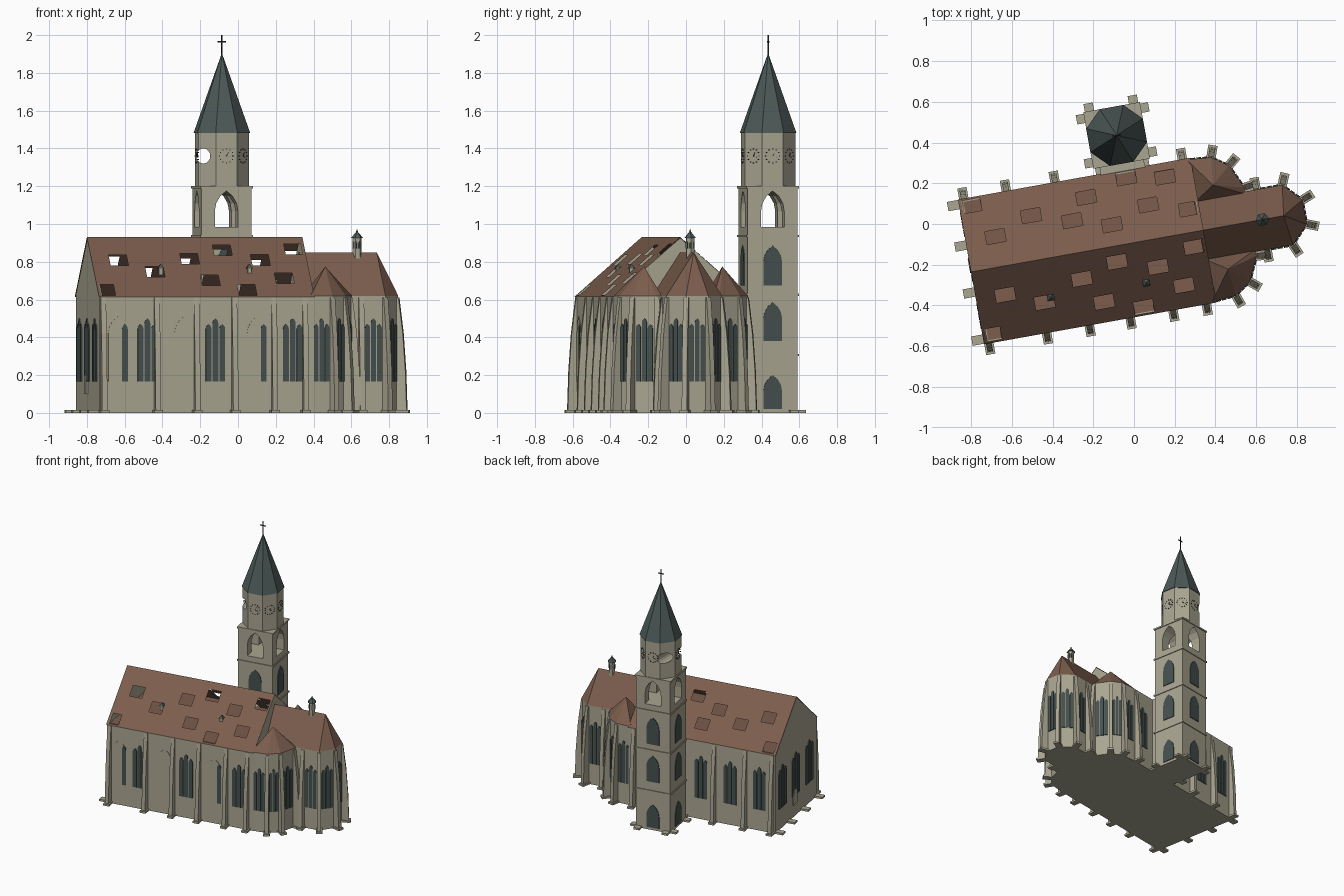
import bpy, bmesh
from math import radians, pi, sin, cos, atan2, hypot
from mathutils import Matrix, Vector

if "Cube" in bpy.data.objects:
    bpy.data.objects.remove(bpy.data.objects["Cube"])

TURN = Matrix.Rotation(radians(10.2), 4, 'Z')   # the building stands at an angle
EAVE, RIDGE, AXIS, HALF = 0.62, 0.93, -0.09, 0.355
WEST, EAST = -0.825, 0.33
TOWER = Vector((-0.007, 0.443))
S, E, N, W = -pi / 2, 0, pi / 2, pi


def material(name, rgb):
    m = bpy.data.materials.new(name)
    m.use_nodes = True
    m.diffuse_color = (*rgb, 1)
    m.node_tree.nodes["Principled BSDF"].inputs["Base Color"].default_value = (*rgb, 1)
    return m


STONE = material("beige stone", (0.40, 0.38, 0.285))
TILE = material("brown roof tile", (0.20, 0.11, 0.075))
SLATE = material("slate green", (0.072, 0.1, 0.095))
GLASS = material("dark window glass", (0.06, 0.082, 0.078))
IRON = material("black iron", (0.02, 0.022, 0.02))


def finish(name, bm, mat, recalc=True):
    if recalc:
        bmesh.ops.recalc_face_normals(bm, faces=bm.faces)
    bm.transform(TURN)
    me = bpy.data.meshes.new(name)
    bm.to_mesh(me)
    bm.free()
    me.materials.append(mat)
    ob = bpy.data.objects.new(name, me)
    bpy.context.collection.objects.link(ob)
    return ob


def extrude(bm, low, high):
    """Closed solid between two matching outlines."""
    a = [bm.verts.new(p) for p in low]
    b = [bm.verts.new(p) for p in high]
    bm.faces.new(a[::-1])
    bm.faces.new(b)
    for i in range(len(a)):
        j = (i + 1) % len(a)
        bm.faces.new((a[i], a[j], b[j], b[i]))


def prism(bm, pts, z0, z1):
    extrude(bm, [(x, y, z0) for x, y in pts], [(x, y, z1) for x, y in pts])


def box(bm, u0, u1, v0, v1, z0, z1):
    prism(bm, [(u0, v0), (u1, v0), (u1, v1), (u0, v1)], z0, z1)


def plate(bm, pts, at, ang, d0, d1):
    """Upright outline of (sideways, height) points, facing the angle."""
    n, t = Vector((cos(ang), sin(ang))), Vector((-sin(ang), cos(ang)))
    place = lambda d: [(*(Vector(at) + t * s + n * d), z) for s, z in pts]
    extrude(bm, place(d0), place(d1))


def arch(w, z0, z1, shift=0):
    """Pointed arch outline."""
    spring = z1 - 0.866 * w
    steps = [radians(a) for a in (0, 20, 40)]
    right = [(-w / 2 + w * cos(a), spring + w * sin(a)) for a in steps]
    left = [(-s, z) for s, z in right[::-1]]
    pts = [(-w / 2, z0), (w / 2, z0)] + right + [(0, z1)] + left
    return [(s + shift, z) for s, z in pts]


def cone(bm, at, r0, r1, z0, z1, n=8):
    m = Matrix.Translation((*at, (z0 + z1) / 2)) @ Matrix.Rotation(pi / n, 4, 'Z')
    bmesh.ops.create_cone(bm, cap_ends=True, segments=n, radius1=r0, radius2=r1,
                          depth=z1 - z0, matrix=m)


def cut(ob, bm):
    """Cut a solid out of an object."""
    tool = finish("cutter", bm, STONE)
    tool.hide_render = True
    mod = ob.modifiers.new("cut", 'BOOLEAN')
    mod.object, mod.solver = tool, 'EXACT'
    bpy.context.view_layer.objects.active = ob
    bpy.ops.object.modifier_apply(modifier=mod.name)
    bpy.data.objects.remove(tool)


panes, blinds, butts, pads = (bmesh.new() for _ in range(4))


def window(at, ang, w=0.1, lancets=(-1, 0, 1)):
    if len(lancets) < 3:
        plate(blinds, arch(w, 0.165, 0.51), at, ang, -0.002, 0.003)
    for k in lancets:
        plate(panes, arch(w * 0.29, 0.165, 0.5 - 0.03 * abs(k), k * w * 0.35), at, ang, -0.002, 0.006)


def pad(at, ang):
    plate(pads, [(-.023, 0), (.023, 0), (.023, .015), (-.023, .015)], at, ang, -0.02, 0.06)


def buttress(at, ang):
    pad(at, ang)
    n, t = Vector((cos(ang), sin(ang))), Vector((-sin(ang), cos(ang)))
    prof = [(-.02, 0), (.048, 0), (.041, .22), (.027, .42), (.004, .61), (-.02, .61)]
    side = lambda s: [(*(Vector(at) + n * d + t * s), z) for d, z in prof]
    extrude(butts, side(-0.014), side(0.014))


# Nave walls, gables and attic floor
south, north = AXIS - HALF, AXIS + HALF
bm = bmesh.new()
box(bm, WEST, EAST, south, north, 0, EAVE)
finish("nave_walls", bm, STONE)
bm = bmesh.new()
gable = [(south, EAVE), (north, EAVE), (AXIS, RIDGE - 0.004)]
for u in (WEST, EAST - 0.015):
    extrude(bm, [(u, v, z) for v, z in gable], [(u + 0.015, v, z) for v, z in gable])
finish("nave_gables", bm, STONE)
bm = bmesh.new()
box(bm, WEST + 0.02, EAST - 0.02, south + 0.01, north - 0.01, EAVE, EAVE + 0.004)
finish("attic_floor", bm, TILE)

# Nave roof slopes with open skylights, given as (along, distance from ridge)
HOLES = {
    -1: [(.27, .073), (-.115, .078), (.079, .138), (-.3, .13), (-.684, .14), (-.5, .21),
         (-.212, .26), (.188, .25), (-.786, .32), (-.025, .32)],
    1: [(-.77, .32), (-.68, .15), (-.49, .22), (-.296, .16), (-.208, .26), (.002, .32),
        (.19, .29), (.085, .17), (-.107, .105), (.279, .115)]}
for side, holes in HOLES.items():
    bm = bmesh.new()
    rects = [(max(u - .048, WEST + .01), min(u + .048, EAST - .01), d - .032, d + .032) for u, d in holes]
    us = sorted({WEST - 0.004, EAST, *[r[0] for r in rects], *[r[1] for r in rects]})
    ds = sorted({0, HALF + 0.006, *[r[2] for r in rects], *[r[3] for r in rects]})
    for a, b in zip(us, us[1:]):
        for c, d in zip(ds, ds[1:]):
            mu, md = (a + b) / 2, (c + d) / 2
            if any(r[0] < mu < r[1] and r[2] < md < r[3] for r in rects):
                continue
            f = bm.faces.new([bm.verts.new((u, AXIS + side * e, RIDGE - (RIDGE - EAVE) * e / HALF))
                              for u, e in ((a, c), (a, d), (b, d), (b, c))])
            f.normal_update()
            if f.normal.z < 0:
                f.normal_flip()
    bmesh.ops.remove_doubles(bm, verts=bm.verts, dist=1e-5)
    finish("south_roof" if side < 0 else "north_roof", bm, TILE, False)

# Nave windows and buttresses
for u, lan in ((-.726, (1,)), (-.568, (-1, 0, 1)), (-.37, ()), (-.202, (-1, 0, 1)),
               (.021, (1,)), (.214, (-1, 0, 1))):
    window((u, south), S, 0.105, lan)
for u in (-.805, -.517, -.304, -.1, .113, .28):
    buttress((u, south), S)
for u in (-.70, -.47, -.24, .22):
    window((u, north), N)
for u in (-.8, -.588, -.345, .29):
    buttress((u, north), N)
for v in (.145, -.08, -.31):
    window((WEST, v), W, 0.125)
for v in (.246, .044, -.19, -.425):
    pad((WEST, v), W)
bm = bmesh.new()
plate(bm, arch(0.07, 0.1, 0.22), (WEST, -0.06), W, 0, 0.009)
finish("west_door_gable", bm, STONE)

# Choir and two side chapels: many-sided walls, windows and hipped roofs
walls, roofs = bmesh.new(), bmesh.new()


def sanctuary(outline, windowed, corners):
    pts = [Vector(p) for p in outline]
    prism(walls, pts, 0, EAVE)
    out = {}
    for i in range(len(pts) - 1):
        e = pts[i + 1] - pts[i]
        out[i] = atan2(-e.x, e.y) if area(pts) > 0 else atan2(e.x, -e.y)
        out[i] = out[i] if area(pts) < 0 else atan2(-e.x, e.y)
        if i in windowed:
            window((pts[i] + pts[i + 1]) / 2, out[i], min(0.1, e.length * 0.7))
    for i in corners:
        a, b = out[i - 1], out[i]
        buttress(pts[i], atan2(sin(a) + sin(b), cos(a) + cos(b)))


def area(p):
    return sum(p[i - 1].x * p[i].y - p[i].x * p[i - 1].y for i in range(len(p)))


def fan(base, apex):
    top = roofs.verts.new(apex)
    ring = [roofs.verts.new((x, y, EAVE)) for x, y in base]
    for a, b in zip(ring, ring[1:] + ring[:1]):
        roofs.faces.new((a, b, top))
    roofs.faces.new(ring)


half_choir = [(EAST - .02, -.15), (.62, -.15), (.75, -.15), (.835, -.06)]
choir = [(u, AXIS + v) for u, v in half_choir] + [(u, AXIS - v) for u, v in half_choir[::-1]]
sanctuary(choir, (1, 2, 3, 4, 5), (1, 2, 3, 4, 5, 6))
chapel = [(EAST - .02, -.355), (.43, -.345), (.51, -.29), (.565, -.17), (.56, -.14)]
sanctuary([(u, AXIS + v) for u, v in chapel] + [(EAST - .02, AXIS - .14)], (0, 1, 2), (1, 2, 3))
sanctuary([(EAST - .02, AXIS + .14)] + [(u, AXIS - v) for u, v in chapel[::-1]], (2, 3, 4), (2, 3, 4))
for s in (1, -1):
    fan([(u, AXIS + s * v) for u, v in chapel] + [(EAST - .02, AXIS - s * .14)],
        (0.415, AXIS - s * 0.21, 0.775))
finish("choir_and_chapel_walls", walls, STONE)
base = [roofs.verts.new((u, v, EAVE)) for u, v in choir]
r0, r1 = (roofs.verts.new((u, AXIS, 0.85)) for u in (EAST - 0.02, 0.73))
for f in ((base[0], base[2], r1, r0), (base[5], base[7], r0, r1), (base[2], base[3], r1),
          (base[3], base[4], r1), (base[4], base[5], r1), (base[7], base[0], r0)):
    roofs.faces.new(f)
finish("choir_and_chapel_roofs", roofs, TILE)

# Ridge turret and two small roof vents
stone, caps = bmesh.new(), bmesh.new()
spot = (0.624, AXIS)
cone(stone, spot, 0.024, 0.024, 0.8, 0.925, 6)
cone(caps, spot, 0.033, 0.008, 0.925, 0.955, 6)
cone(caps, spot, 0.007, 0, 0.955, 0.975, 6)
for a in range(6):
    plate(panes, arch(0.012, 0.87, 0.91), spot, a * pi / 3, 0.018, 0.0235)
for spot in ((-.467, -.282), (.008, -.296)):
    cone(stone, spot, 0.015, 0.015, 0.73, 0.765, 4)
    cone(caps, spot, 0.024, 0, 0.765, 0.79, 4)
finish("turret_shafts", stone, STONE)
finish("turret_caps", caps, SLATE)

# Tower shaft with open belfry, link to the nave, belts and pads
R = 0.135
tu, tv = TOWER
bm = bmesh.new()
box(bm, tu - R, tu + R, tv - R, tv + R, 0, 1.2)
shaft = finish("tower_shaft", bm, STONE)
for ang in (S, E):
    bm = bmesh.new()
    plate(bm, arch(0.125, 0.985, 1.175), TOWER, ang, -0.3, 0.3)
    cut(shaft, bm)
bm = bmesh.new()
box(bm, tu - .11, tu + .11, north - .01, tv - R + .01, 0, EAVE)
finish("tower_link", bm, STONE)
bm = bmesh.new()
for z in (0.3, 0.62, 0.93, 1.188):
    box(bm, tu - R - .006, tu + R + .006, tv - R - .006, tv + R + .006, z, z + 0.012)
finish("tower_belts", bm, STONE)
for ang in (E, N, W, S):
    face = TOWER + R * Vector((cos(ang), sin(ang)))
    for z0, z1 in ((.02, .2), (.38, .585), (.675, .885)):
        plate(panes, arch(0.1, z0, z1), face, ang, -0.002, 0.005)
    for s in (-1, 1):
        pad(face + s * 0.11 * Vector((-sin(ang), cos(ang))) - 0.015 * Vector((cos(ang), sin(ang))), ang)

# Octagonal clock stage, with an opening through its western clocks
bm = bmesh.new()
cone(bm, TOWER, 0.147, 0.147, 1.2, 1.485)
stage = finish("clock_stage", bm, STONE)
bm = bmesh.new()
ring = [(0.037 * cos(k * pi / 8), 1.36 + 0.04 * sin(k * pi / 8)) for k in range(16)]
plate(bm, ring, TOWER + Vector((-0.1, 0)), N - radians(10.2), -0.25, 0.25)
cut(stage, bm)
marks = bmesh.new()
for f in range(8):
    if f in (3, 5):
        continue
    for k in range(12):
        a = k * pi / 6
        s, z = 0.037 * sin(a), 1.36 + 0.037 * cos(a)
        plate(marks, [(s - .003, z - .003), (s + .003, z - .003), (s + .003, z + .003), (s - .003, z + .003)],
              TOWER, f * pi / 4, 0.13, 0.139)
    for a, l in ((0.5, 0.02), (1.9, 0.028)):
        s, z = l * sin(a), l * cos(a)
        plate(marks, [(-.002, 1.36), (.002, 1.358), (s, 1.36 + z)], TOWER, f * pi / 4, 0.13, 0.139)
finish("clock_marks", marks, IRON)

# Spire and cross
bm = bmesh.new()
cone(bm, TOWER, 0.153, 0.002, 1.483, 1.9)
finish("spire", bm, SLATE)
bm = bmesh.new()
box(bm, tu - .003, tu + .003, tv - .003, tv + .003, 1.88, 2.0)
box(bm, tu - .022, tu + .022, tv - .003, tv + .003, 1.962, 1.968)
finish("cross", bm, IRON)

finish("window_panes", panes, GLASS)
finish("blind_windows", blinds, STONE)
finish("buttresses", butts, STONE)
finish("base_pads", pads, STONE)
